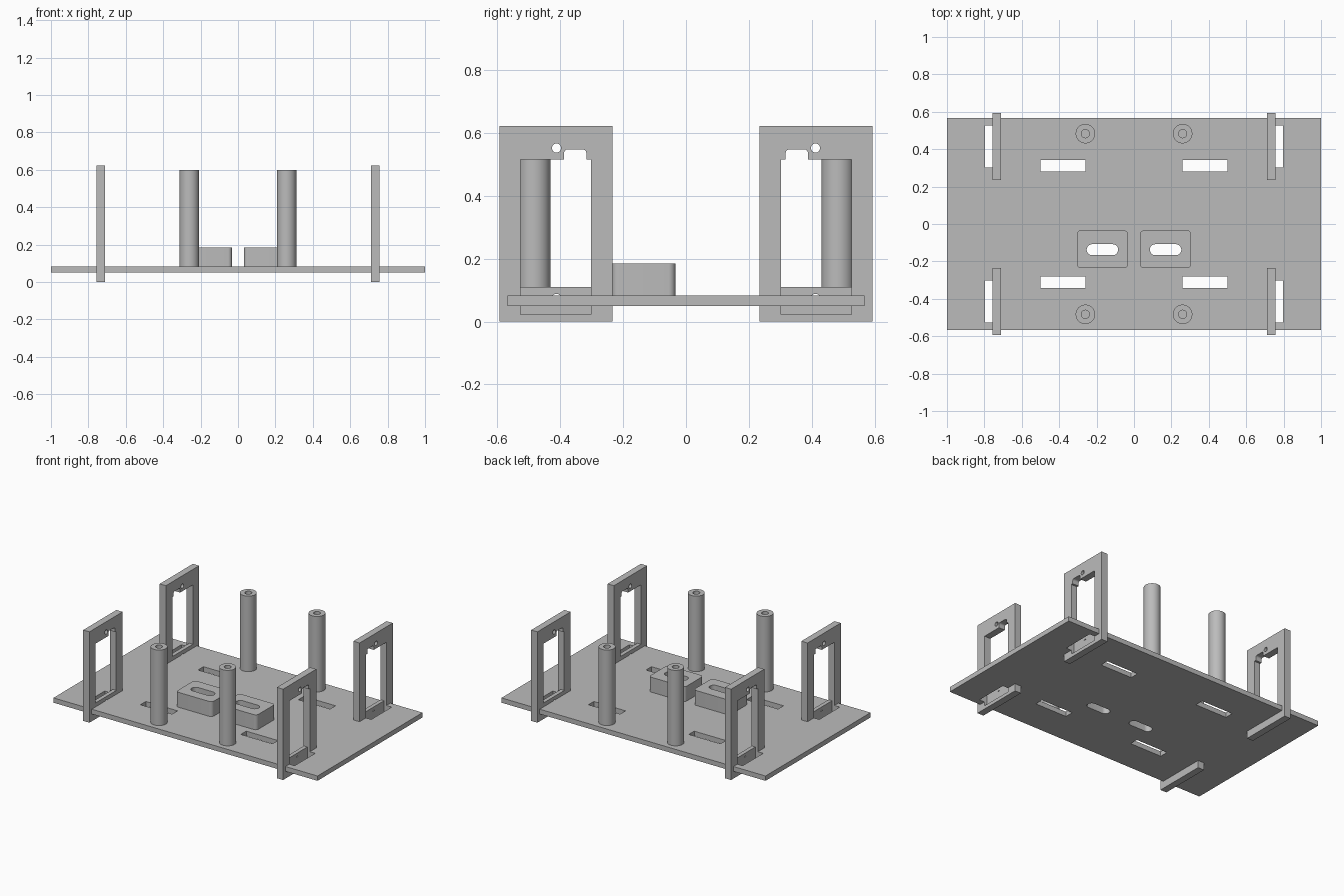
import bpy
import bmesh
from math import cos, sin, pi, radians
from mathutils import Vector

default = bpy.data.objects.get("Cube")
if default:
    bpy.data.objects.remove(default, do_unlink=True)

grey = bpy.data.materials.new("light_grey")
grey.use_nodes = True
GREY = (0.5, 0.5, 0.5, 1)
grey.diffuse_color = GREY
grey.node_tree.nodes["Principled BSDF"].inputs["Base Color"].default_value = GREY


def rounded(u0, u1, v0, v1, r=0, steps=8):
    """Outline of a rectangle with rounded corners."""
    if r == 0:
        return [(u0, v0), (u1, v0), (u1, v1), (u0, v1)]
    corners = [(u1 - r, v1 - r), (u0 + r, v1 - r), (u0 + r, v0 + r), (u1 - r, v0 + r)]
    return [(cu + r * cos(pi / 2 * (q + i / steps)), cv + r * sin(pi / 2 * (q + i / steps)))
            for q, (cu, cv) in enumerate(corners) for i in range(steps + 1)]


def circle(u, v, r, n=48):
    return [(u + r * cos(2 * pi * i / n), v + r * sin(2 * pi * i / n)) for i in range(n)]


def prism(name, outline, lo, hi, axis="z"):
    """Extrude an outline along z (outline in x, y) or along x (outline in y, z)."""
    bm = bmesh.new()
    place = (lambda u, v: (u, v, lo)) if axis == "z" else (lambda u, v: (lo, u, v))
    face = bm.faces.new([bm.verts.new(place(u, v)) for u, v in outline])
    step = Vector((0, 0, hi - lo)) if axis == "z" else Vector((hi - lo, 0, 0))
    new = bmesh.ops.extrude_face_region(bm, geom=[face])["geom"]
    bmesh.ops.translate(bm, vec=step, verts=[g for g in new if isinstance(g, bmesh.types.BMVert)])
    bmesh.ops.remove_doubles(bm, verts=bm.verts, dist=1e-5)
    bmesh.ops.recalc_face_normals(bm, faces=bm.faces)
    mesh = bpy.data.meshes.new(name)
    bm.to_mesh(mesh)
    bm.free()
    mesh.materials.append(grey)
    obj = bpy.data.objects.new(name, mesh)
    bpy.context.collection.objects.link(obj)
    return obj


def cut(obj, *cutters):
    """Subtract the cutters one by one, then discard them."""
    for cutter in cutters:
        cutter.hide_render = True
        mod = obj.modifiers.new("cut", "BOOLEAN")
        mod.operation, mod.solver, mod.object = "DIFFERENCE", "EXACT", cutter
        bpy.context.view_layer.update()
        mesh = bpy.data.meshes.new_from_object(obj.evaluated_get(bpy.context.evaluated_depsgraph_get()))
        obj.modifiers.clear()
        obj.data = mesh
        bpy.data.objects.remove(cutter, do_unlink=True)


def span(sign, a, b):
    return sorted((sign * a, sign * b))


PLATE_BOTTOM, PLATE_TOP = 0.05, 0.083
FRAME_IN, RECESS, FRAME_OUT = 0.71, 0.737, 0.757
WINDOW = (0.303, 0.526)
SIDES = [("right", -1), ("left", 1)]
ENDS = [("front", -1), ("back", 1)]
parts = []

# Base plate
plate = prism("base_plate", rounded(-1, 1, -0.568, 0.568), PLATE_BOTTOM, PLATE_TOP)
parts.append(plate)

for side, sx in SIDES:
    # Block with a long hole that passes through the plate
    x0, x1 = span(sx, 0.032, 0.306)
    block = prism(side + "_block", rounded(x0, x1, -0.236, -0.034, 0.022), PLATE_TOP, 0.185)
    x0, x1 = span(sx, 0.085, 0.253)
    for target in (block, plate):
        cut(target, prism("cutter", rounded(x0, x1, -0.167, -0.108, 0.029), 0, 0.3))
    parts.append(block)

    for end, sy in ENDS:
        label = f"{end}_{side}_"
        y0, y1 = span(sy, *WINDOW)

        # Rectangular slot and frame opening in the plate
        slot = rounded(*span(sx, 0.26, 0.5), *span(sy, 0.282, 0.341))
        opening = rounded(*span(sx, RECESS, 0.797), y0, y1)
        cut(plate, prism("cutter", slot, 0, 0.2), prism("cutter", opening, 0, 0.2))

        # Hollow pillar
        pillar = prism(label + "pillar", circle(sx * 0.26, sy * 0.483, 0.052), PLATE_TOP, 0.6)
        cut(pillar, prism("cutter", circle(sx * 0.26, sy * 0.483, 0.022), 0, 0.7))
        parts.append(pillar)

        # Upright frame with window, cable notch, screw holes and outer recess
        xa, xb = span(sx, FRAME_IN, FRAME_OUT)
        frame = prism(label + "frame", rounded(*span(sy, 0.234, 0.593), 0, 0.622), xa, xb, "x")
        through = [rounded(y0, y1, 0.11, 0.516),
                   rounded(*span(sy, 0.317, 0.388), 0.45, 0.548, 0.012),
                   circle(sy * 0.412, 0.552, 0.0145, 24),
                   circle(sy * 0.412, 0.074, 0.0145, 24)]
        cut(frame, *[prism("cutter", o, xa - 0.05, xb + 0.05, "x") for o in through])
        r0, r1 = span(sx, RECESS, 0.8)
        cut(frame, prism("cutter", rounded(y0, y1, 0.023, 0.15), r0, r1, "x"))
        parts.append(frame)

# Smooth round walls, sharp edges elsewhere
bpy.ops.object.select_all(action="DESELECT")
for obj in parts:
    obj.select_set(True)
bpy.context.view_layer.objects.active = plate
bpy.ops.object.shade_smooth_by_angle(angle=radians(30))
